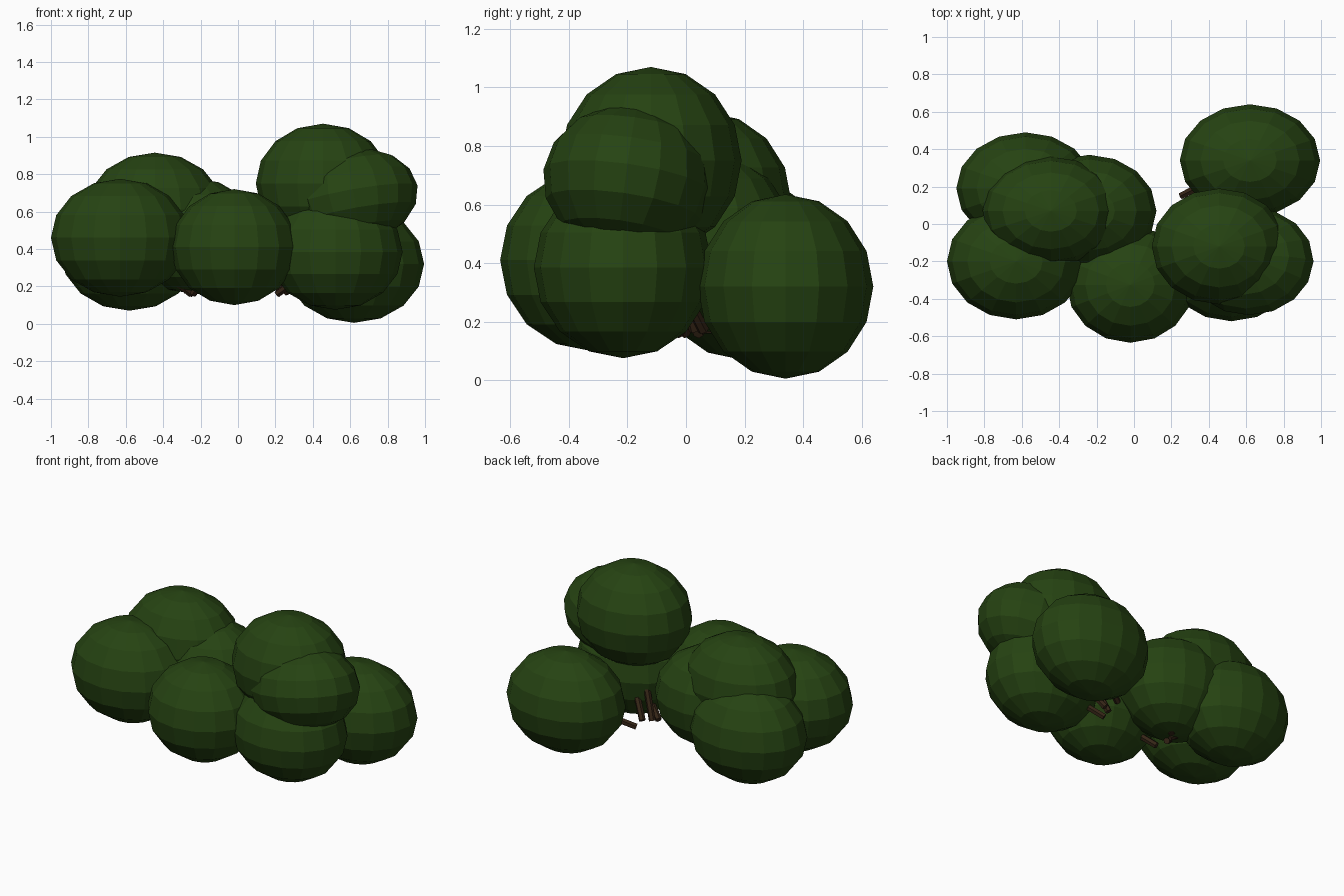
import bpy, math
from mathutils import Vector

if "Cube" in bpy.data.objects:
    bpy.data.objects.remove(bpy.data.objects["Cube"])


def material(name, rgb):
    m = bpy.data.materials.new(name)
    m.diffuse_color = (*rgb, 1)
    m.use_nodes = True
    m.node_tree.nodes["Principled BSDF"].inputs["Base Color"].default_value = m.diffuse_color
    return m


leaf = material("dark leaf green", (0.019, 0.056, 0.006))
bark = material("dark bark brown", (0.035, 0.018, 0.008))


def leaf_clump(name, centre, radii, tilt=(0, 0, 0)):
    """Flat-faced squashed ball of foliage."""
    bpy.ops.mesh.primitive_uv_sphere_add(segments=16, ring_count=8, radius=1, location=centre)
    o = bpy.context.object
    o.name = name
    o.scale = radii
    o.rotation_euler = [math.radians(a) for a in tilt]
    o.data.materials.append(leaf)


def twig(name, start, end, radius=0.02):
    """Short six-sided stem between two points."""
    a, b = Vector(start), Vector(end)
    bpy.ops.mesh.primitive_cylinder_add(vertices=6, radius=radius, depth=(b - a).length,
                                        location=(a + b) / 2)
    o = bpy.context.object
    o.name = name
    o.rotation_euler = (b - a).to_track_quat('Z', 'Y').to_euler()
    o.data.materials.append(bark)


# foliage: centre, radii, tilt
clumps = [
    ((0.62, 0.34, 0.32), (0.375, 0.30, 0.315), (0, 0, 0)),
    ((0.455, -0.12, 0.75), (0.36, 0.31, 0.32), (0, 0, 0)),
    ((0.62, -0.20, 0.68), (0.345, 0.29, 0.255), (-8, -10, 0)),
    ((0.52, -0.215, 0.385), (0.36, 0.305, 0.31), (0, 0, 0)),
    ((-0.02, -0.325, 0.41), (0.34, 0.31, 0.31), (0, 0, 0)),
    ((-0.63, -0.20, 0.46), (0.37, 0.31, 0.315), (0, 0, 0)),
    ((-0.445, 0.07, 0.61), (0.365, 0.29, 0.305), (0, 0, 0)),
    ((-0.58, 0.19, 0.385), (0.37, 0.30, 0.315), (0, 0, 0)),
    ((-0.24, 0.07, 0.47), (0.36, 0.30, 0.31), (0, 0, 0)),
]
for i, c in enumerate(clumps):
    leaf_clump(f"leaf_clump_{i + 1}", *c)

# stems poking out beneath each group of foliage
right = [((0.25, 0.15, 0.17), 0), ((0.22, 0.03, 0.17), 1),
         ((0.27, 0.06, 0.17), 2), ((0.21, -0.02, 0.16), 3)]
left = [((-0.24, -0.08, 0.16), 4), ((-0.25, 0.00, 0.16), 5),
        ((-0.27, 0.05, 0.17), 6), ((-0.24, 0.04, 0.16), 7), ((-0.22, 0.08, 0.16), 8)]
for start, i in right + left:
    twig(f"twig_{i + 1}", start, clumps[i][0])
